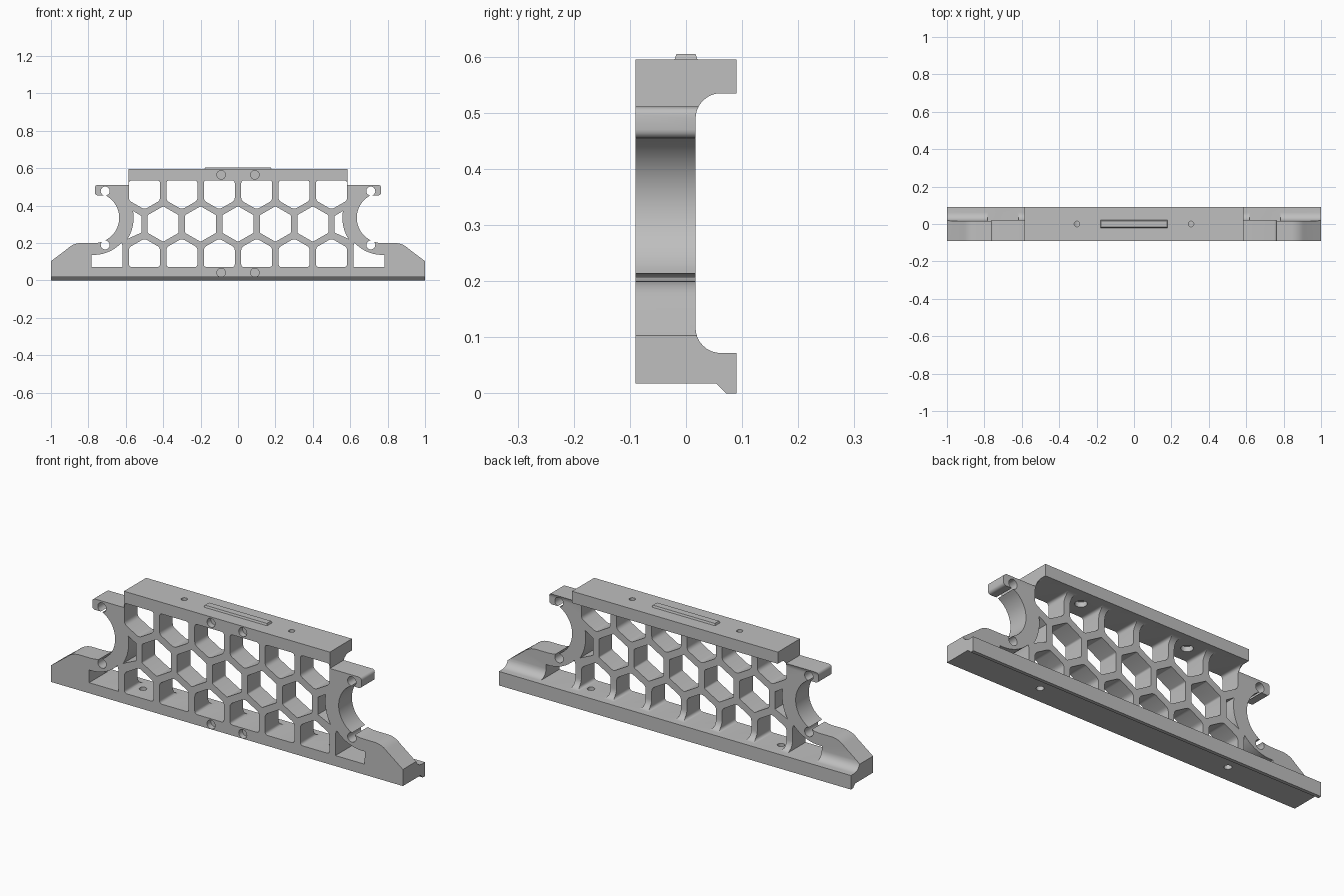
import bpy, bmesh, math
from mathutils import Vector

if "Cube" in bpy.data.objects:
    bpy.data.objects.remove(bpy.data.objects["Cube"], do_unlink=True)

grey = bpy.data.materials.new("plain grey")
grey.use_nodes = True
COLOUR = (0.52, 0.52, 0.52, 1)
grey.diffuse_color = COLOUR
grey.node_tree.nodes["Principled BSDF"].inputs["Base Color"].default_value = COLOUR


def arc(cx, cz, r, a0, a1, n=10):
    angles = [math.radians(a0 + (a1 - a0) * i / n) for i in range(n + 1)]
    return [(cx + r * math.cos(a), cz + r * math.sin(a)) for a in angles]


def rounded(points, r, steps=4):
    """Soften every corner of a polygon with a small curve."""
    out = []
    for i, p in enumerate(points):
        p = Vector(p)
        before, after = Vector(points[i - 1]) - p, Vector(points[(i + 1) % len(points)]) - p
        a = p + before.normalized() * min(r, before.length * 0.45)
        b = p + after.normalized() * min(r, after.length * 0.45)
        for k in range(steps + 1):
            t = k / steps
            out.append(tuple(a * (1 - t) ** 2 + p * 2 * t * (1 - t) + b * t * t))
    return out


def mirrored(points):
    return [(-x, z) for x, z in points]


def prisms(name, outlines, axis, lo, hi):
    """Extrude outlines along an axis: x uses (y, z), y uses (x, z), z uses (x, y)."""
    place = {"x": lambda u, v, w: (w, u, v),
             "y": lambda u, v, w: (u, w, v),
             "z": lambda u, v, w: (u, v, w)}[axis]
    bm = bmesh.new()
    for outline in outlines:
        face = bm.faces.new([bm.verts.new(place(u, v, lo)) for u, v in outline])
        grown = bmesh.ops.extrude_face_region(bm, geom=[face])
        top = [g for g in grown["geom"] if isinstance(g, bmesh.types.BMVert)]
        bmesh.ops.translate(bm, verts=top, vec=Vector(place(0, 0, hi - lo)))
    bmesh.ops.recalc_face_normals(bm, faces=bm.faces)
    mesh = bpy.data.meshes.new(name)
    bm.to_mesh(mesh)
    bm.free()
    mesh.materials.append(grey)
    obj = bpy.data.objects.new(name, mesh)
    bpy.context.collection.objects.link(obj)
    return obj


def circle(x, z, r):
    return arc(x, z, r, 0, 360, 24)[:-1]


# Front silhouette: deck, ears, round side notches and sloping feet
NOTCH = (0.77, 0.335)
half = [(0.585, 0.595), (0.585, 0.511)]
half += arc(0.75, 0.496, 0.015, 90, 0, 4) + arc(0.75, 0.47, 0.015, 0, -90, 4)
half += arc(*NOTCH, 0.135, 117, 270, 18)
half += arc(0.84, 0.1, 0.1, 90, 45, 6) + [(1, 0.103), (1, 0)]
frame = prisms("lattice_frame", [half + mirrored(half)[::-1]], "y", -0.09, 0.09)

# Side section: thin web with filleted flanges and a lip below
section = [(-0.09, 0.018), (0.054, 0.018), (0.072, 0), (0.09, 0), (0.09, 0.072)]
section += arc(0.062, 0.117, 0.045, 270, 180, 8)
section += arc(0.062, 0.49, 0.045, 180, 90, 8)
section += [(0.09, 0.535), (0.09, 0.595), (-0.09, 0.595)]
side = prisms("section_tool", [section], "x", -1.1, 1.1)

# Honeycomb openings
W, P, S, MID, ROW = 0.083, 0.095, 0.0475, 0.302, 0.173
openings = []
for i in range(-2, 3):
    hexagon = [(-W, -S), (0, -P), (W, -S), (W, S), (0, P), (-W, S)]
    openings.append(rounded([(x + i * 0.2, z + MID) for x, z in hexagon], 0.006))
for i in range(6):
    cx = -0.5 + i * 0.2
    for sign, flat in ((1, 0.072), (-1, 0.535)):
        cz = MID - sign * ROW
        house = [(cx - W, flat), (cx + W, flat), (cx + W, cz + sign * S),
                 (cx, cz + sign * P), (cx - W, cz + sign * S)]
        openings.append(rounded(house, 0.016))

# Partial openings that follow the round notches, and the ear bolt holes
sliver = [(0.517, 0.345), (0.517, 0.256)] + arc(*NOTCH, 0.212, 212, 170, 8)
corner = [(0.617, 0.072), (0.783, 0.072)] + arc(*NOTCH, 0.198, 274, 222, 8) + [(0.617, 0.185)]
for shape in (sliver, corner, circle(0.71, 0.478, 0.024), circle(0.71, 0.19, 0.024)):
    openings += [shape, mirrored(shape)]
lattice = prisms("lattice_tool", openings, "y", -0.2, 0.2)

# Round pockets in the front, screw holes through the flanges
pockets = prisms("pocket_tool", [circle(x, z, 0.023) for x in (-0.09, 0.09)
                                 for z in (0.042, 0.565)], "y", -0.15, -0.06)
top_screws = prisms("top_screw_tool", [circle(x, 0, 0.015) for x in (-0.305, 0.305)],
                    "z", 0.5, 0.7)
bores = prisms("bore_tool", [circle(x, 0, 0.028) for x in (-0.305, 0.305)], "z", 0.5, 0.56)
low_screws = prisms("low_screw_tool", [circle(x, 0, 0.018) for x in (-0.54, 0.54)],
                    "z", -0.1, 0.1)

tools = [(side, "INTERSECT")] + [(t, "DIFFERENCE") for t in
                                 (lattice, pockets, top_screws, bores, low_screws)]
for tool, operation in tools:
    tool.hide_render = True
    mod = frame.modifiers.new(tool.name, "BOOLEAN")
    mod.operation, mod.object, mod.solver = operation, tool, "EXACT"

# Bake the cuts and drop the tools
bpy.context.view_layer.update()
baked = bpy.data.meshes.new_from_object(
    frame.evaluated_get(bpy.context.evaluated_depsgraph_get()))
frame.modifiers.clear()
frame.data = baked
for tool, operation in tools:
    bpy.data.objects.remove(tool, do_unlink=True)

# Narrow locating ridge on the deck
ridge = prisms("top_ridge", [[(-0.18, -0.021), (0.18, -0.021), (0.18, 0.021), (-0.18, 0.021)]],
               "z", 0.593, 0.605)
for v in ridge.data.vertices:
    if v.co.z > 0.6:
        v.co.x -= math.copysign(0.004, v.co.x)
        v.co.y -= math.copysign(0.004, v.co.y)

bpy.ops.object.select_all(action="DESELECT")
frame.select_set(True)
bpy.context.view_layer.objects.active = frame
bpy.ops.object.shade_smooth_by_angle(angle=math.radians(30))
